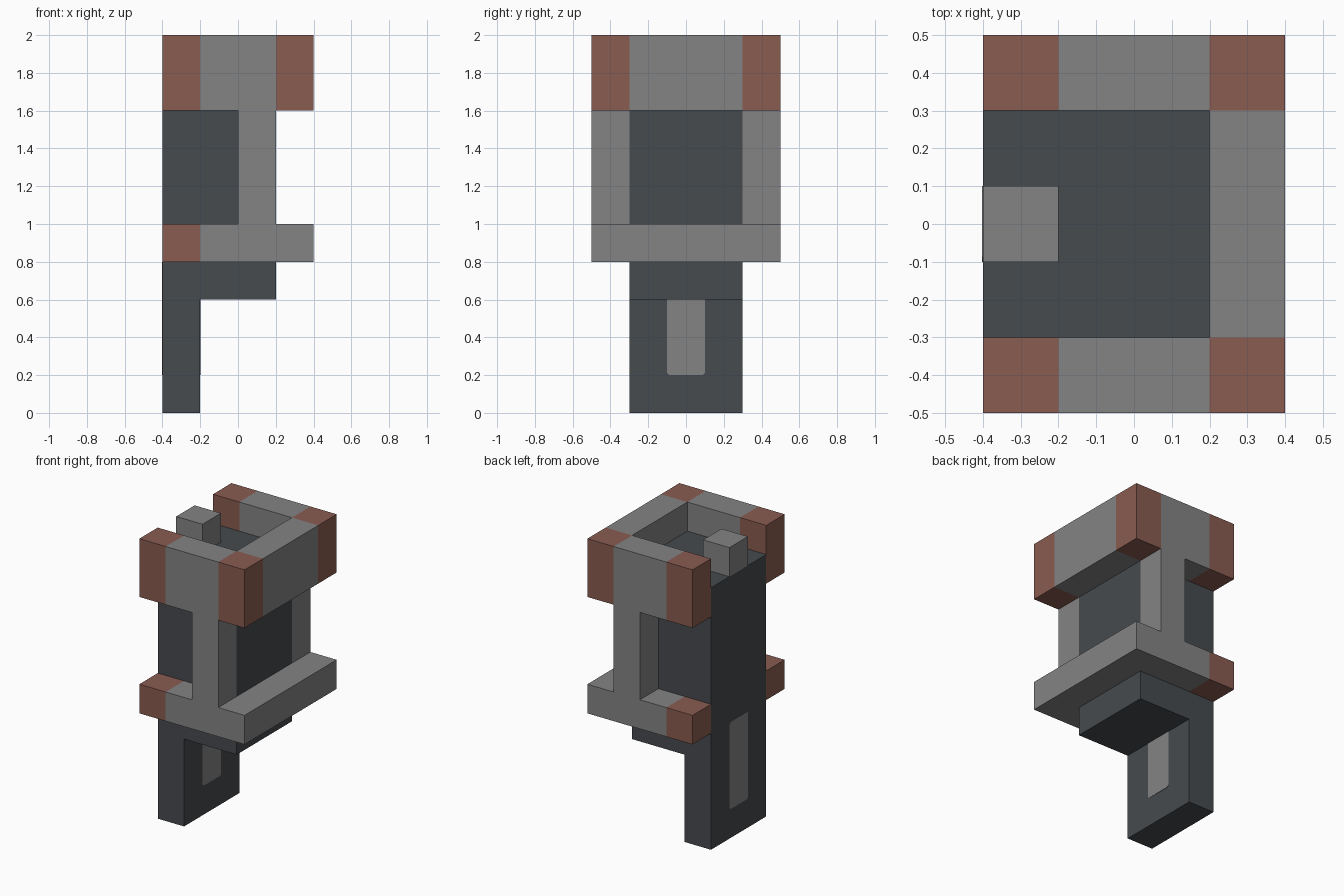
import bpy, bmesh
from mathutils import Vector

cube = bpy.data.objects.get("Cube")
if cube:
    bpy.data.objects.remove(cube, do_unlink=True)


def material(name, rgb):
    mat = bpy.data.materials.new(name)
    mat.use_nodes = True
    mat.diffuse_color = (*rgb, 1)
    mat.node_tree.nodes["Principled BSDF"].inputs["Base Color"].default_value = (*rgb, 1)
    return mat


grey = material("stone grey", (0.23, 0.23, 0.23))
brown = material("rust brown", (0.25, 0.107, 0.082))
dark = material("dark slate", (0.061, 0.069, 0.076))


def finish(name, bm, *mats):
    bmesh.ops.recalc_face_normals(bm, faces=bm.faces)
    mesh = bpy.data.meshes.new(name)
    bm.to_mesh(mesh)
    bm.free()
    for mat in mats:
        mesh.materials.append(mat)
    obj = bpy.data.objects.new(name, mesh)
    bpy.context.collection.objects.link(obj)
    return obj


def prism(points, offset):
    """Extrude a closed 3D outline along an offset."""
    bm = bmesh.new()
    face = bm.faces.new([bm.verts.new(p) for p in points])
    result = bmesh.ops.extrude_face_region(bm, geom=[face], use_keep_orig=True)
    verts = [g for g in result["geom"] if isinstance(g, bmesh.types.BMVert)]
    bmesh.ops.translate(bm, vec=offset, verts=verts)
    return bm


def box(name, x, y, z, mat):
    outline = [(x[0], y[0], z[0]), (x[1], y[0], z[0]), (x[1], y[1], z[0]), (x[0], y[1], z[0])]
    return finish(name, prism(outline, (0, 0, z[1] - z[0])), mat)


def frame(name, z0, z1, is_brown):
    """U-shaped frame, cut along its colour borders."""
    half = [(-0.4, -0.5), (0.4, -0.5), (0.4, 0.5), (-0.4, 0.5),
            (-0.4, 0.3), (0.2, 0.3), (0.2, -0.3), (-0.4, -0.3)]
    bm = prism([(x, y, z0) for x, y in half], (0, 0, z1 - z0))
    for axis, d in ((1, 0.3), (1, -0.3), (0, 0.2), (0, -0.2)):
        co, no = Vector(), Vector()
        co[axis], no[axis] = d, 1
        bmesh.ops.bisect_plane(bm, geom=bm.verts[:] + bm.edges[:] + bm.faces[:],
                               plane_co=co, plane_no=no, dist=0.0001)
    for face in bm.faces:
        c = face.calc_center_median()
        face.material_index = int(abs(c.y) > 0.29 and is_brown(c.x))
    return finish(name, bm, grey, brown)


# Dark core with its hanging leg
profile = [(-0.4, 0), (-0.2, 0), (-0.2, 0.6), (0.2, 0.6), (0.2, 1.8), (-0.4, 1.8)]
finish("core_and_leg", prism([(x, -0.3, z) for x, z in profile], (0, 0.6, 0)), dark)

# Upper frame with four brown corners, lower frame with two brown ends
frame("upper_frame", 1.6, 2.0, lambda x: abs(x) > 0.21)
frame("lower_frame", 0.8, 1.0, lambda x: x < -0.21)

# Columns joining the frames
for side, y in (("front", (-0.5, -0.3)), ("back", (0.3, 0.5))):
    box(side + "_column", (0, 0.2), y, (1.0, 1.6), grey)

# Peg on top of the core
box("top_peg", (-0.4, -0.2), (-0.1, 0.1), (1.8, 2.0), grey)

# Inlay showing on both faces of the leg, with clipped corners
w, c, low, high = 0.1, 0.012, 0.2, 0.8
outline = [(-w + c, low), (w - c, low), (w, low + c), (w, high - c),
           (w - c, high), (-w + c, high), (-w, high - c), (-w, low + c)]
for name, x, top in (("outer_inlay", -0.402, high), ("inner_inlay", -0.202, 0.6)):
    finish(name, prism([(x, y, min(z, top)) for y, z in outline if z <= top or z > high - 2 * c],
                       (0.004, 0, 0)) if top == high else
           prism([(x, y, z) for y, z in outline[:3]] + [(x, w, top), (x, -w, top), (x, -w, low + c)],
                 (0.004, 0, 0)), grey)
